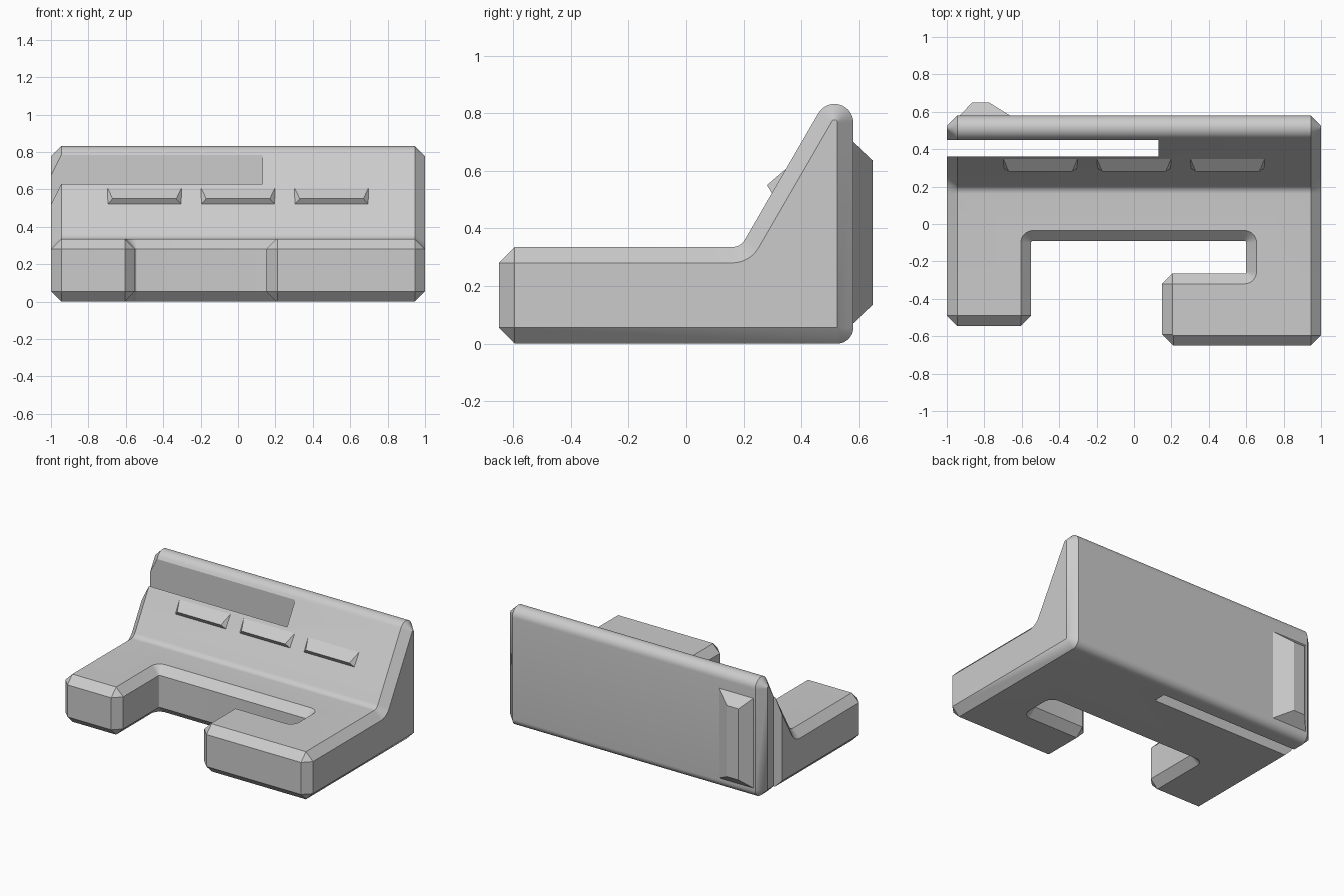
import bpy, bmesh, math

if "Cube" in bpy.data.objects:
    bpy.data.objects.remove(bpy.data.objects["Cube"])

grey = bpy.data.materials.new("light grey")
grey.diffuse_color = (0.6, 0.6, 0.6, 1)
grey.use_nodes = True
grey.node_tree.nodes["Principled BSDF"].inputs["Base Color"].default_value = grey.diffuse_color
C = 0.055  # chamfer size


def arc(cx, cy, r, a0, a1, n=8):
    angles = [math.radians(a0 + (a1 - a0) * i / n) for i in range(n + 1)]
    return [(cx + r * math.cos(a), cy + r * math.sin(a)) for a in angles]


def loft(name, rings):
    """Closed solid through rings of equal point count."""
    bm = bmesh.new()
    loops = [[bm.verts.new(p) for p in ring] for ring in rings]
    n = len(loops[0])
    for a, b in zip(loops, loops[1:]):
        for i in range(n):
            j = (i + 1) % n
            bm.faces.new((a[i], a[j], b[j], b[i]))
    bm.faces.new(loops[0][::-1])
    bm.faces.new(loops[-1])
    bmesh.ops.remove_doubles(bm, verts=bm.verts, dist=1e-5)
    bmesh.ops.recalc_face_normals(bm, faces=bm.faces)
    mesh = bpy.data.meshes.new(name)
    bm.to_mesh(mesh)
    bm.free()
    mesh.materials.append(grey)
    ob = bpy.data.objects.new(name, mesh)
    bpy.context.collection.objects.link(ob)
    return ob


def cut(target, cutter):
    mod = target.modifiers.new(cutter.name, 'BOOLEAN')
    mod.operation, mod.solver, mod.object = 'DIFFERENCE', 'EXACT', cutter
    bpy.context.view_layer.objects.active = target
    bpy.ops.object.modifier_apply(modifier=mod.name)
    bpy.data.objects.remove(cutter)


# Bracket body: side profile (y, z), shrunk by the chamfer at both ends
def profile(shrink):
    k = C - shrink
    return ([(-0.595, C - k), (-0.595 - k, C), (-0.595 - k, 0.28), (-0.595, 0.28 + k)]
            + arc(0.161, 0.385, 0.05 + shrink, -90, -30)
            + arc(0.515, 0.767, 0.01 + k, 150, 0, 14)
            + arc(0.525, C, k, 0, -90))


body = loft("bracket_body", [[(x, y, z) for y, z in profile(s)]
                             for x, s in ((-1, C), (-1 + C, 0), (1 - C, 0), (1, C))])


# Hook opening: plan outline, widened by the chamfer at top and bottom
def plan(grow):
    g, r = grow, 0.01 + grow
    return ([(-1.1, -0.9), (-1.1, -0.39 + g), (-0.945, -0.545 + g), (-0.605, -0.545 + g),
             (-0.55 - g, -0.49)]
            + arc(-0.54, -0.10, r, 180, 90)
            + arc(0.59, -0.10, r, 90, 0)
            + arc(0.59, -0.255, r, 0, -90)
            + [(0.205, -0.265 - g), (0.15 + g, -0.32), (0.15 + g, -0.59),
               (0.305, -0.745 + g), (0.305, -0.9)])


cut(body, loft("hook_cutter", [[(x, y, z) for x, y in plan(g)] for z, g in
                               ((-0.1, C), (0, C), (C, 0), (0.28, 0), (0.335, C), (0.45, C))]))

# Open slot running in from the left end
cut(body, loft("slot_cutter", [[(x, 0.36, z), (x, 0.45, z), (x, 0.45, z + 2), (x, 0.36, z + 2)]
                               for x, z in ((-1.2, -0.5), (0.13, -0.5))]))

# Three wedge ridges on the sloped face
for i, x in enumerate((-0.5, 0, 0.5)):
    loft(f"slope_ridge_{i + 1}",
         [[(x + s * 0.2, 0.301, 0.518), (x + s * 0.17, 0.281, 0.55), (x + s * 0.2, 0.353, 0.612)]
          for s in (-1, 1)])

# Bevelled catch on the back
loft("back_catch", [[(x0, y, z0), (x1, y, z0), (x1, y, z1), (x0, y, z1)]
                    for y, x0, x1, z0, z1 in ((0.575, -0.935, -0.655, 0.065, 0.705),
                                              (0.65, -0.865, -0.775, 0.135, 0.635))])

# Smooth the rounded edges of the body only
bpy.ops.object.select_all(action='DESELECT')
body.select_set(True)
bpy.context.view_layer.objects.active = body
bpy.ops.object.shade_smooth_by_angle(angle=math.radians(30))
